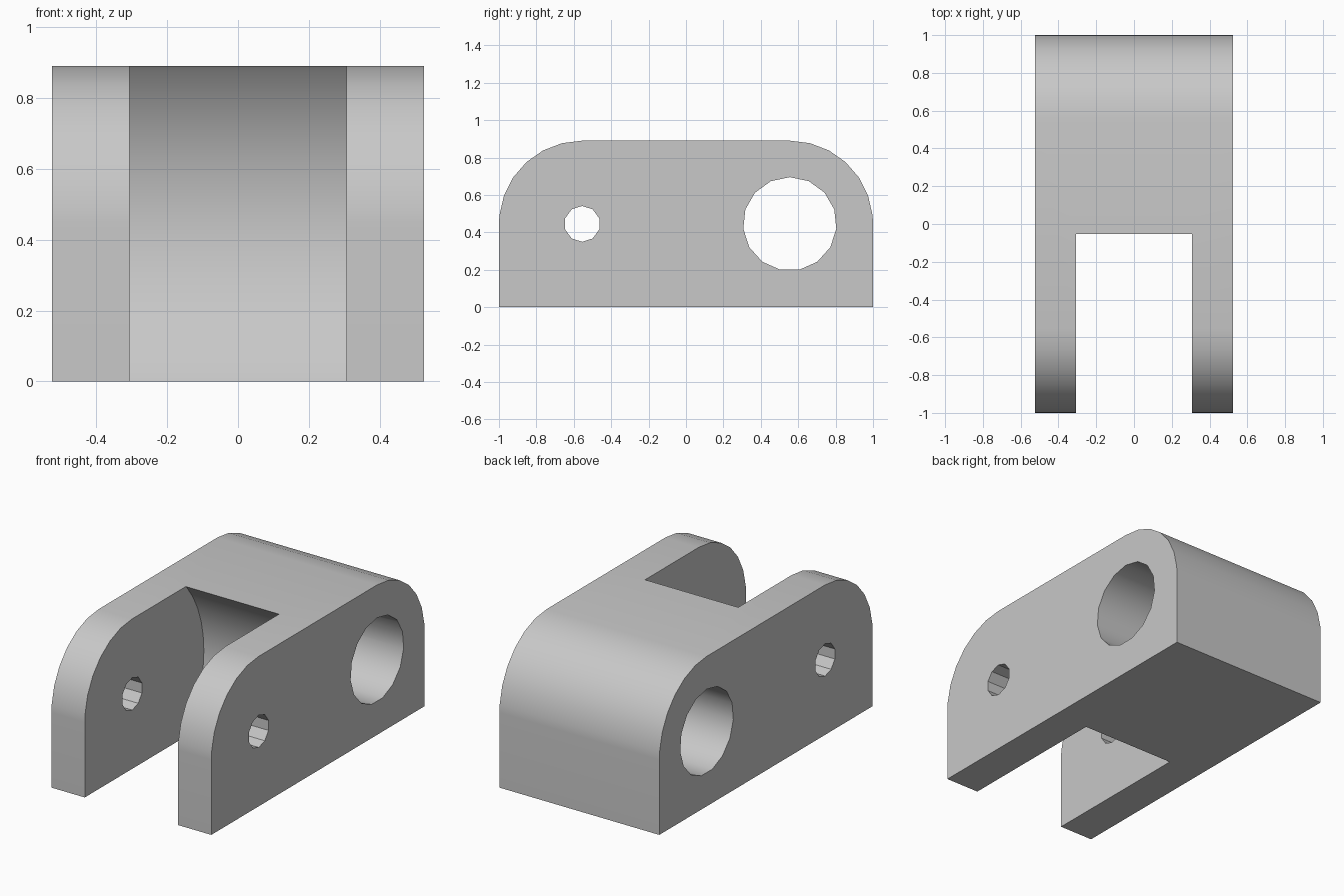
import bpy
import bmesh
from math import sin, cos, radians, asin

if "Cube" in bpy.data.objects:
    bpy.data.objects.remove(bpy.data.objects["Cube"], do_unlink=True)

HALF_WIDTH = 0.525
SLOT_HALF = 0.306
AXIS_Y, AXIS_Z = 0.555, 0.445
R = 0.445

grey = bpy.data.materials.new("light grey")
grey.use_nodes = True
grey.diffuse_color = (0.58, 0.58, 0.58, 1)
grey.node_tree.nodes["Principled BSDF"].inputs["Base Color"].default_value = grey.diffuse_color


def arc(cy, cz, r, angles):
    """Points (y, z) on a circle, angles in degrees from +y towards +z."""
    return [(cy + r * cos(radians(a)), cz + r * sin(radians(a))) for a in angles]


def prism(name, profile, half):
    """Extrude a side profile along x, from -half to +half."""
    bm = bmesh.new()
    face = bm.faces.new([bm.verts.new((-half, y, z)) for y, z in profile])
    ext = bmesh.ops.extrude_face_region(bm, geom=[face])["geom"]
    moved = [v for v in ext if isinstance(v, bmesh.types.BMVert)]
    bmesh.ops.translate(bm, verts=moved, vec=(2 * half, 0, 0))
    bmesh.ops.recalc_face_normals(bm, faces=bm.faces)
    mesh = bpy.data.meshes.new(name)
    bm.to_mesh(mesh)
    bm.free()
    mesh.materials.append(grey)
    obj = bpy.data.objects.new(name, mesh)
    bpy.context.collection.objects.link(obj)
    return obj


# Block with both upper ends rounded
steps = [0] + list(range(6, 91, 14))
back = arc(AXIS_Y, AXIS_Z, R, steps)
front = [(-y, z) for y, z in reversed(back)]
body = prism("clevis_block", [(-1, 0), (1, 0)] + back + front, HALF_WIDTH)

# Slot between the fork arms, its inner end hollowed around the pin axis
slot_r = 0.672
reach = 48
slot_end = arc(-AXIS_Y, AXIS_Z, slot_r, range(-reach, reach + 1, 8))
slot = prism("slot_cutter", [(-1.3, slot_end[0][1])] + slot_end + [(-1.3, slot_end[-1][1])], SLOT_HALF)

# Cross holes
pin = prism("pin_hole_cutter", arc(-AXIS_Y, AXIS_Z, 0.096, [90 + 36 * i for i in range(10)]), 0.8)
bore = prism("bore_cutter", arc(AXIS_Y, AXIS_Z, 0.25, [90 + 24 * i for i in range(15)]), 0.8)

bpy.ops.object.select_all(action="DESELECT")
bpy.context.view_layer.objects.active = body
body.select_set(True)
for cutter in (slot, pin, bore):
    cutter.hide_render = True
    mod = body.modifiers.new(cutter.name, "BOOLEAN")
    mod.operation = "DIFFERENCE"
    mod.solver = "EXACT"
    mod.object = cutter
    bpy.ops.object.modifier_apply(modifier=mod.name)
    bpy.data.objects.remove(cutter, do_unlink=True)

bpy.ops.object.shade_smooth_by_angle(angle=radians(30))
